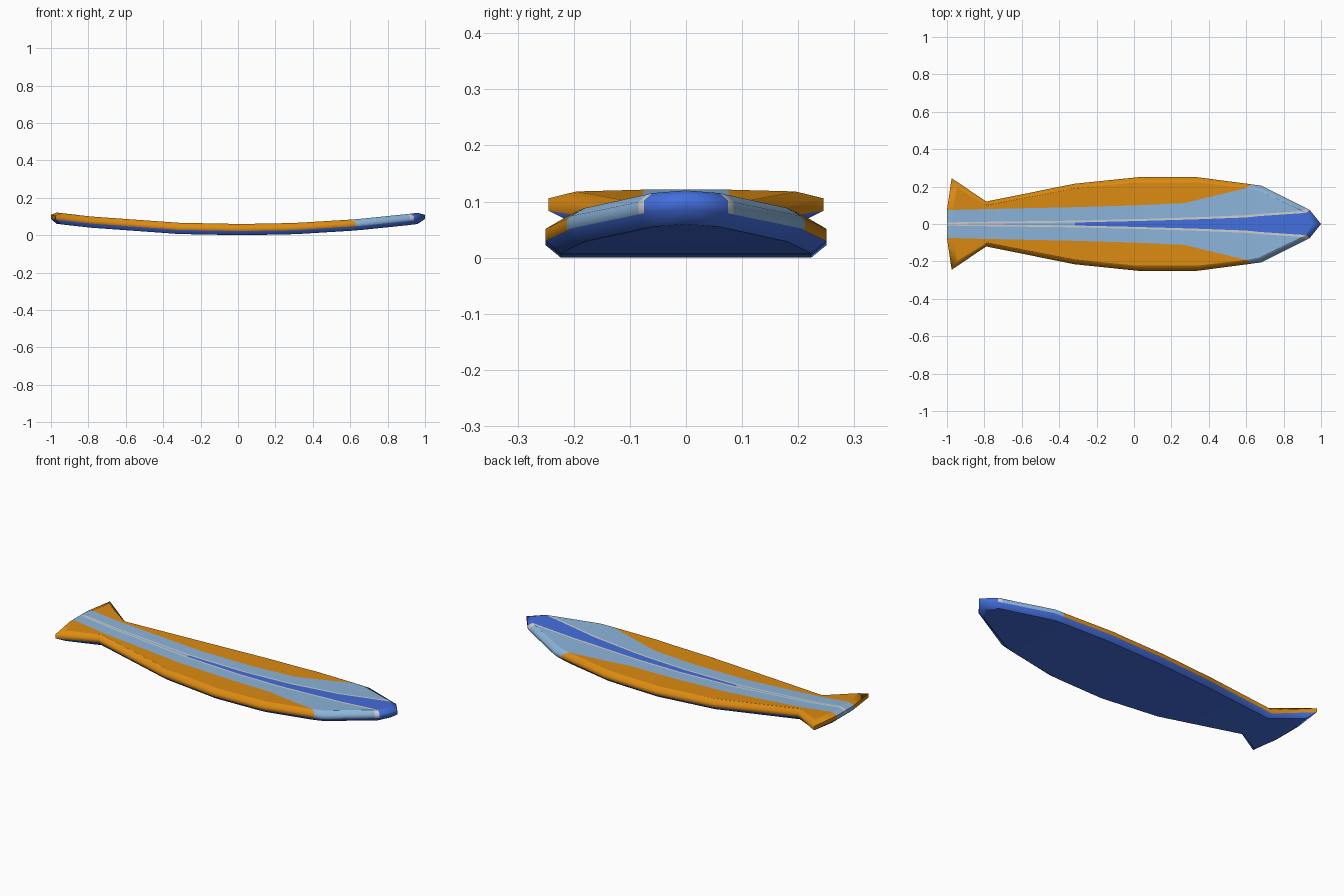
import bpy, bmesh, math

cube = bpy.data.objects.get("Cube")
if cube:
    bpy.data.objects.remove(cube)


def material(name, color):
    mat = bpy.data.materials.new(name)
    mat.use_nodes = True
    rgba = (*color, 1)
    mat.diffuse_color = rgba
    mat.node_tree.nodes["Principled BSDF"].inputs["Base Color"].default_value = rgba
    return mat


ORANGE, SKY, BLUE, WHITE = range(4)
materials = [
    material("orange", (0.72, 0.26, 0.006)),
    material("light_blue", (0.26, 0.46, 0.7)),
    material("royal_blue", (0.055, 0.155, 0.72)),
    material("pale_grey", (0.62, 0.62, 0.62)),
]

# Stations from tail to nose: outer edge x, y; deck rim x, y;
# half widths of the blue wedge, pale stripe and light blue band;
# edge colour from this station to the next
stations = [
    (-.975, .245, -.945, .195, 0, .009, .075, ORANGE),
    (-.79, .12, -.785, .1, .003, .012, .08, ORANGE),
    (-.32, .215, -.315, .19, .008, .018, .09, ORANGE),
    (.02, .25, .02, .223, .016, .026, .1, ORANGE),
    (.27, .25, .27, .223, .023, .034, .112, ORANGE),
    (.34, .25, .335, .223, .025, .036, .128, ORANGE),
    (.63, .212, .6, .192, .035, .047, .192, SKY),
    (.68, .205, .665, .18, .042, .053, .18, SKY),
    (.92, .085, .9, .07, .058, .07, .07, WHITE),
    (.94, .075, .92, .06, .06, .06, .06, BLUE),
    (1, 0, .96, 0, 0, 0, 0, BLUE),
]
TAIL_END, TAIL_DECK = -1, -.97
BOTTOM, LOW, HIGH, TOP = 0, .022, .044, .06


def camber(x):
    """Rise of the board towards both tips."""
    return .065 * x * x


def deck_rows(edge_z, flat_z):
    """Grid rows over one face: centre, wedge, stripe, band, rim, outer edge."""
    rows = []
    for i, (xo, yo, xi, yi, blue, pale, band, _) in enumerate(stations):
        x_in = TAIL_DECK if i == 0 else xi
        row = [(x_in, y, flat_z) for y in (0, blue, pale, band)]
        rows.append(row + [(xi, yi, flat_z), (xo, yo, edge_z)])
    # Bevelled tail edge
    tip = rows[0][-1]
    tail = [(TAIL_END, y, edge_z) for _, y, _ in rows[0][:4]] + [tip, tip]
    return [tail] + rows


bm = bmesh.new()
verts = {}


def add_face(points, side, mat):
    """Add a face, sharing coincident vertices and skipping collapsed ones."""
    corners = []
    for x, y, z in points:
        key = (round(x, 4), round(side * y, 4) + 0.0, round(z + camber(x), 4))
        if key not in verts:
            verts[key] = bm.verts.new(key)
        if verts[key] not in corners:
            corners.append(verts[key])
    if len(corners) > 2:
        bm.faces.new(corners).material_index = mat


def colour(row, col):
    if col == 0:
        return BLUE if row > 2 else SKY
    if col == 4:
        return stations[max(row - 1, 0)][-1]
    return (BLUE, WHITE, SKY, ORANGE)[col]


upper, lower = deck_rows(HIGH, TOP), deck_rows(LOW, BOTTOM)
for side in (1, -1):
    # Painted deck and plain underside, with their bevels
    for r in range(len(upper) - 1):
        for c in range(5):
            for rows, painted in ((upper, True), (lower, False)):
                quad = [rows[r][c], rows[r + 1][c], rows[r + 1][c + 1], rows[r][c + 1]]
                add_face(quad, side, colour(r, c) if painted else BLUE)
    # Side wall
    for r in range(1, len(upper) - 1):
        quad = [upper[r][5], upper[r + 1][5], lower[r + 1][5], lower[r][5]]
        add_face(quad, side, colour(r, 4))
    # Tail wall
    for c in range(4):
        quad = [upper[0][c], upper[0][c + 1], lower[0][c + 1], lower[0][c]]
        add_face(quad, side, colour(0, c))

bmesh.ops.recalc_face_normals(bm, faces=bm.faces)
bm.normal_update()

# Rounded edge shading, with the flat deck and underside kept crisp
for face in bm.faces:
    face.smooth = True
for edge in bm.edges:
    if len(edge.link_faces) == 2:
        flat = [abs(f.normal.z) > .95 for f in edge.link_faces]
        edge.smooth = flat[0] == flat[1] and edge.calc_face_angle(0) < math.radians(66)

mesh = bpy.data.meshes.new("board")
bm.to_mesh(mesh)
bm.free()
for mat in materials:
    mesh.materials.append(mat)
board = bpy.data.objects.new("board", mesh)
bpy.context.collection.objects.link(board)
